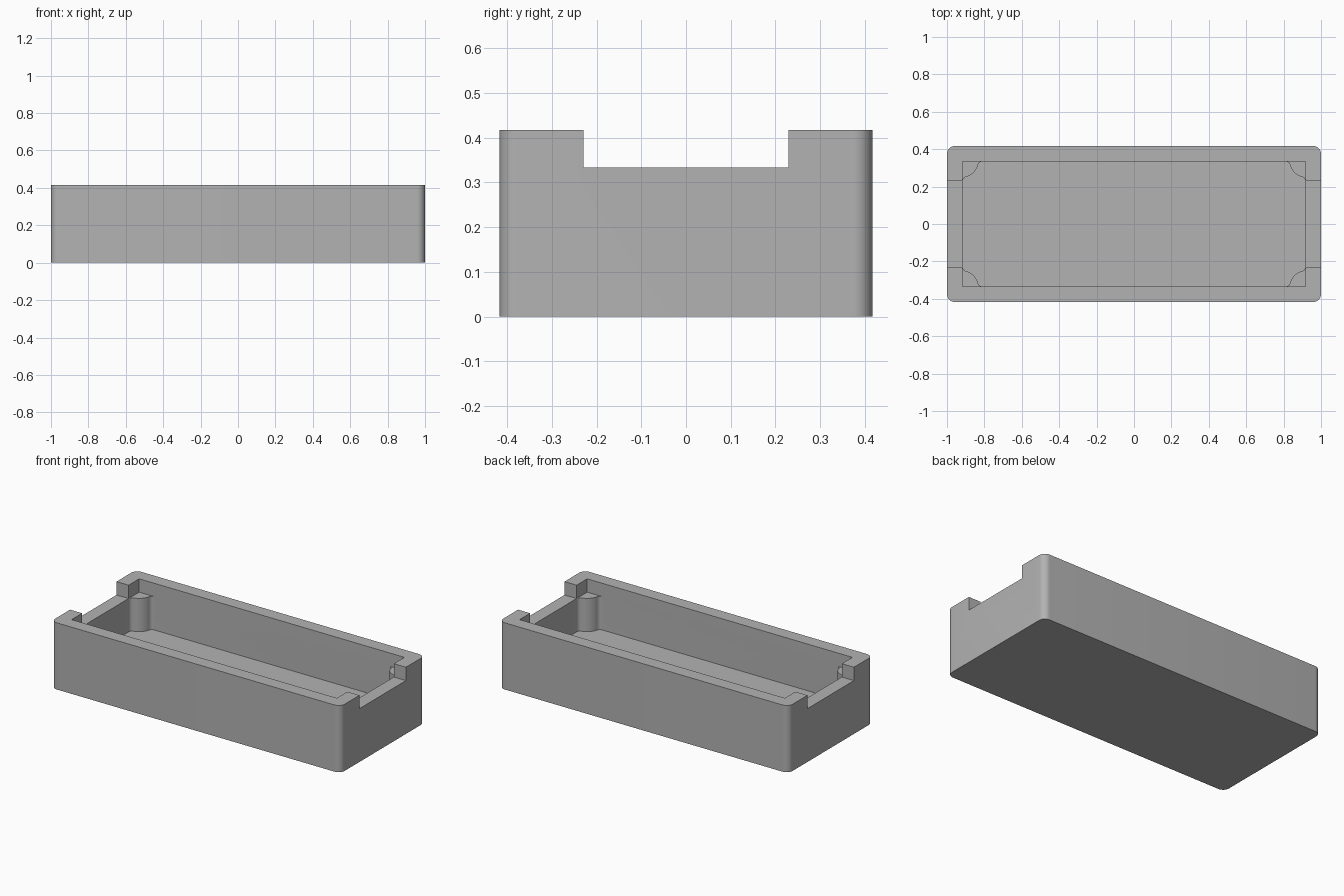
import bpy, bmesh, math

U = 2 / 24                     # wall thickness, the module of the whole tray
LENGTH, WIDTH, HEIGHT = 24 * U, 10 * U, 5 * U
FLOOR, LEDGE = 1.5 * U, 4 * U  # cavity floor; notch and corner post tops
NOTCH_HALF = 2.75 * U

old = bpy.data.objects.get("Cube")
if old:
    bpy.data.objects.remove(old, do_unlink=True)

grey = bpy.data.materials.new("grey plastic")
grey.use_nodes = True
grey.diffuse_color = (0.45, 0.45, 0.45, 1)
grey.node_tree.nodes["Principled BSDF"].inputs["Base Color"].default_value = (0.45, 0.45, 0.45, 1)


def arc(cx, cy, r, a0, a1, n):
    """Points along a circular arc, angles in radians."""
    return [(cx + r * math.cos(a0 + (a1 - a0) * i / n),
             cy + r * math.sin(a0 + (a1 - a0) * i / n)) for i in range(n + 1)]


def four_corners(corner):
    """Mirror the +x +y corner outline (counter-clockwise) into a closed loop."""
    flip = corner[::-1]
    return (corner + [(-x, y) for x, y in flip]
            + [(-x, -y) for x, y in corner] + [(x, -y) for x, y in flip])


def prism(name, outline, z0, z1):
    """Extrude a closed outline from z0 up to z1."""
    bm = bmesh.new()
    face = bm.faces.new([bm.verts.new((x, y, z0)) for x, y in outline])
    top = bmesh.ops.extrude_face_region(bm, geom=[face])["geom"]
    bmesh.ops.translate(bm, vec=(0, 0, z1 - z0),
                        verts=[v for v in top if isinstance(v, bmesh.types.BMVert)])
    bmesh.ops.recalc_face_normals(bm, faces=bm.faces)
    mesh = bpy.data.meshes.new(name)
    bm.to_mesh(mesh)
    bm.free()
    mesh.materials.append(grey)
    obj = bpy.data.objects.new(name, mesh)
    bpy.context.collection.objects.link(obj)
    return obj


# Tray body with rounded vertical edges
R = 0.5 * U
tray = prism("tray", four_corners(
    arc(LENGTH / 2 - R, WIDTH / 2 - R, R, 0, math.pi / 2, 10)), 0, HEIGHT)

# Lower cavity: quarter-round posts in the corners, filleted into the walls
IX, IY = LENGTH / 2 - U, WIDTH / 2 - U
post, reach = U, 1.25 * U
fillet = (reach ** 2 - post ** 2) / (2 * post)
t = math.atan2(fillet, reach)          # angle where fillet meets post
side = arc(IX - fillet, IY - reach, fillet, 0, math.pi / 2 - t, 6)
bulge = arc(IX, IY, post, -math.pi / 2 - t, -math.pi + t, 12)
back = arc(IX - reach, IY - fillet, fillet, t, math.pi / 2, 6)
lower = prism("lower_cavity_cutter",
              four_corners(side + bulge[1:-1] + back), FLOOR, LEDGE + U / 4)

# Upper cavity above the posts, and the notch through both ends
upper = prism("upper_cavity_cutter", four_corners([(IX, IY)]), LEDGE, HEIGHT + U)
notch = prism("end_notch_cutter", four_corners([(LENGTH, NOTCH_HALF)]), LEDGE, HEIGHT + U)

# Cut the body, then drop the cutters
bpy.ops.object.select_all(action='DESELECT')
bpy.context.view_layer.objects.active = tray
tray.select_set(True)
for cutter in (upper, lower, notch):
    mod = tray.modifiers.new(cutter.name, 'BOOLEAN')
    mod.operation, mod.solver, mod.object = 'DIFFERENCE', 'EXACT', cutter
    bpy.ops.object.modifier_apply(modifier=mod.name)
    bpy.data.objects.remove(cutter, do_unlink=True)

bpy.ops.object.shade_smooth_by_angle(angle=math.radians(30))
